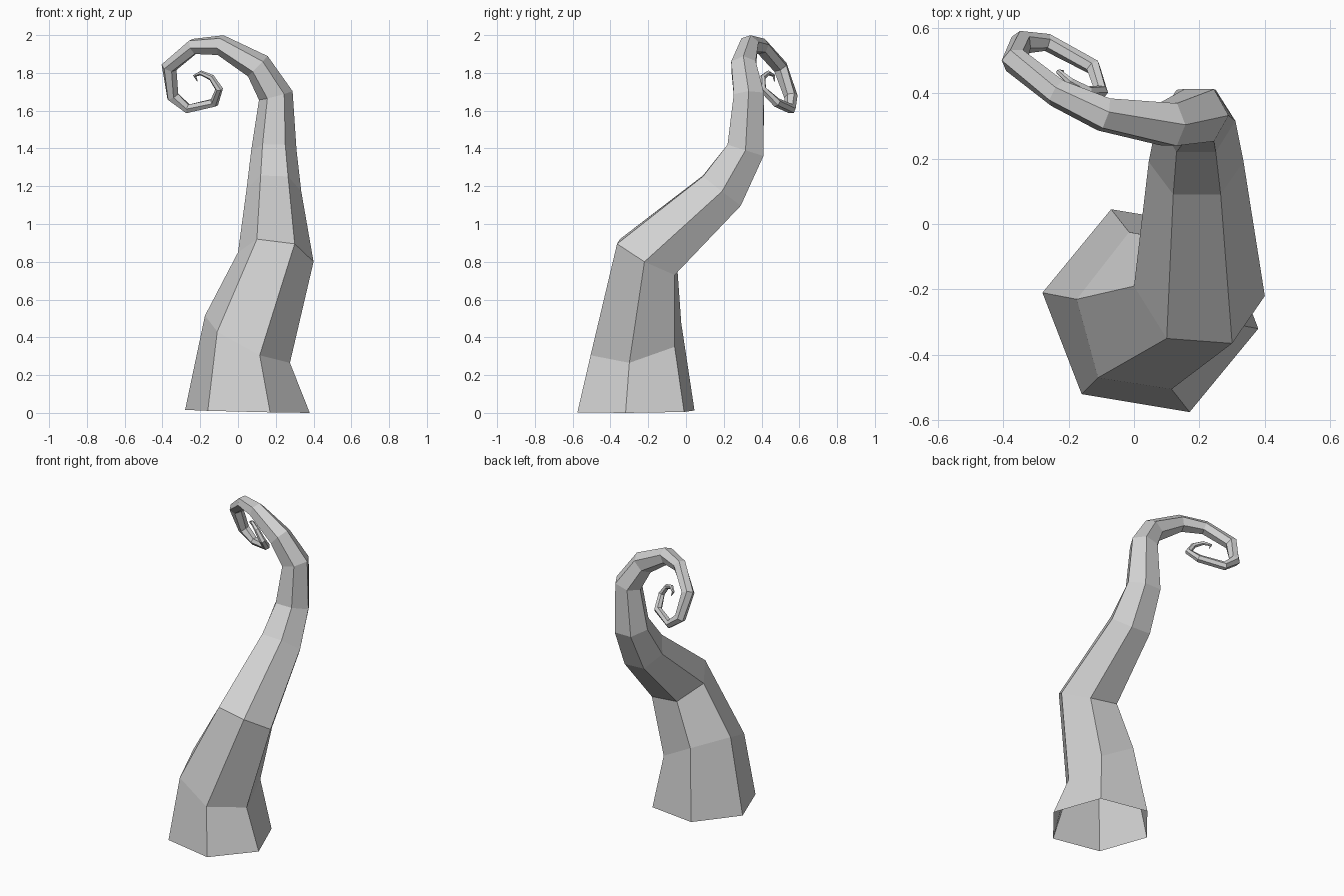
import bpy
import bmesh
from math import cos, sin, radians
from mathutils import Vector

# Remove the default cube only
default_cube = bpy.data.objects.get("Cube")
if default_cube:
    bpy.data.objects.remove(default_cube, do_unlink=True)

SIDES = 6


def flat_material(name, colour):
    material = bpy.data.materials.new(name)
    material.use_nodes = True
    material.diffuse_color = colour
    material.node_tree.nodes["Principled BSDF"].inputs["Base Color"].default_value = colour
    return material


def slanted_ring(centre, first, second):
    """Hexagon spanned by the offsets of its first two corners."""
    c, u, v = Vector(centre), Vector(first), Vector(second)
    return [c + offset for offset in (u, v, v - u, -u, -v, u - v)]


def square_on_ring(centre, tangent, outward, radius):
    """Hexagon across the path, with one corner pointing outward."""
    side = outward.cross(tangent)
    corners = []
    for i in range(SIDES):
        angle = radians(120 - 60 * i)
        corners.append(centre + radius * (cos(angle) * outward + sin(angle) * side))
    return corners


# Thick trunk: centre, first corner offset, second corner offset
trunk = [
    ((.05, -.265, .008), (-.21, -.255, .003), (.12, -.31, -.005)),
    ((.05, -.265, .39), (-.16, -.205, .04), (.065, -.24, -.085)),
    ((.20, -.205, .825), (-.10, -.145, .095), (.10, -.16, .07)),
    ((.19, .19, 1.177), (-.07, -.10, .08), (.075, -.10, .075)),
    ((.19, .315, 1.39), (-.06, -.095, .03), (.06, -.095, .03)),
]

# Curled end: centre and radius
curl = [
    ((.20, .333, 1.68), .092),
    ((.105, .305, 1.835), .075),
    ((-.092, .335, 1.947), .055),
    ((-.235, .40, 1.94), .044),
    ((-.365, .50, 1.83), .042),
    ((-.345, .555, 1.675), .036),
    ((-.265, .555, 1.61), .027),
    ((-.125, .48, 1.643), .025),
    ((-.10, .405, 1.715), .021),
    ((-.14, .405, 1.775), .017),
    ((-.195, .435, 1.80), .013),
    ((-.23, .465, 1.785), .009),
    ((-.215, .468, 1.755), .002),
]

rings = [slanted_ring(*row) for row in trunk]

# Carry the outward direction along the curl so the corners stay aligned
path = [Vector(trunk[-1][0])] + [Vector(centre) for centre, _ in curl]
outward = Vector(trunk[-1][2]) - Vector(trunk[-1][1])
for i, (_, radius) in enumerate(curl, start=1):
    tangent = (path[i] - path[i - 1]).normalized()
    if i + 1 < len(path):
        tangent += (path[i + 1] - path[i]).normalized()
    tangent.normalize()
    outward = (outward - tangent * outward.dot(tangent)).normalized()
    rings.append(square_on_ring(path[i], tangent, outward, radius))

# Skin the rings, leaving the base open and closing the tip
bm = bmesh.new()
loops = [[bm.verts.new(point) for point in ring] for ring in rings]
for lower, upper in zip(loops, loops[1:]):
    for i in range(SIDES):
        j = (i + 1) % SIDES
        bm.faces.new((lower[i], lower[j], upper[j], upper[i]))
bm.faces.new(loops[-1])

mesh = bpy.data.meshes.new("tentacle")
bm.to_mesh(mesh)
bm.free()
mesh.materials.append(flat_material("pale grey", (.64, .64, .64, 1)))
tentacle = bpy.data.objects.new("tentacle", mesh)
bpy.context.collection.objects.link(tentacle)
